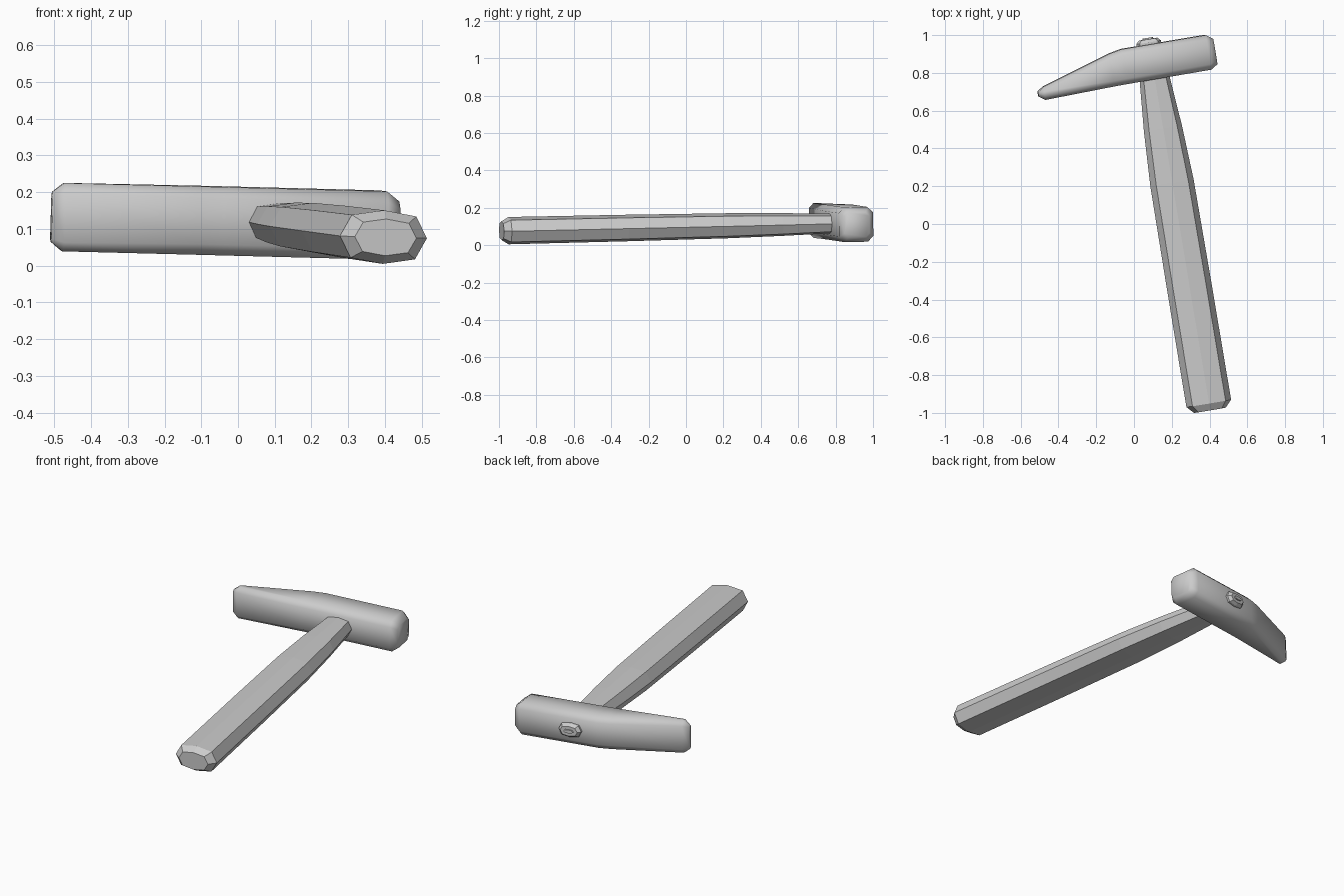
import bpy, bmesh, math
from mathutils import Matrix, Vector

if "Cube" in bpy.data.objects:
    bpy.data.objects.remove(bpy.data.objects["Cube"], do_unlink=True)

grey = bpy.data.materials.new("light grey")
grey.use_nodes = True
colour = (0.6, 0.6, 0.6, 1)
grey.diffuse_color = colour
grey.node_tree.nodes["Principled BSDF"].inputs["Base Color"].default_value = colour

# The hammer lies slightly turned: u runs along the head, v along the handle
u = Vector((0.986, 0.165, -0.026)).normalized()
v = Vector((-0.16, 0.987, 0.022))
v = (v - u * v.dot(u)).normalized()
w = u.cross(v)
POSE = Matrix.Translation((0.094, 0.86, 0.118)) @ Matrix((u, v, w)).transposed().to_4x4()


def loft(name, rings, smooth=False):
    """Skin a row of equal-sized rings, close both ends and pose the part."""
    bm = bmesh.new()
    loops = [[bm.verts.new(POSE @ Vector(p)) for p in ring] for ring in rings]
    for a, b in zip(loops, loops[1:]):
        for i in range(len(a)):
            j = (i + 1) % len(a)
            bm.faces.new((a[i], a[j], b[j], b[i]))
    bm.faces.new(loops[0])
    bm.faces.new(loops[-1])
    bmesh.ops.recalc_face_normals(bm, faces=bm.faces)
    for face in bm.faces:
        face.smooth = smooth
    mesh = bpy.data.meshes.new(name)
    bm.to_mesh(mesh)
    bm.free()
    mesh.materials.append(grey)
    obj = bpy.data.objects.new(name, mesh)
    bpy.context.collection.objects.link(obj)
    return obj


def grip_ring(at, half_w, half_h):
    """Flattened octagon with a point at each side and a low ridge on top."""
    shape = [(1, 0), (0.74, 0.8), (0, 1), (-0.74, 0.8),
             (-1, 0), (-0.74, -0.8), (0, -1), (0.74, -0.8)]
    return [(x * half_w, at, z * half_h) for x, z in shape]


def head_ring(at, low, high, half_h, cut):
    """Rectangle with cut corners, across the head."""
    c = min(cut, (high - low) * 0.35)
    h = half_h
    return [(at, y, z) for y, z in [
        (low + c, -h), (high - c, -h), (high, c - h), (high, h - c),
        (high - c, h), (low + c, h), (low, h - c), (low, c - h)]]


# Handle, swelling from the head towards the butt
loft("handle", [grip_ring(*s) for s in [
    (-1.872, 0.085, 0.05), (-1.835, 0.12, 0.073), (-1.2, 0.119, 0.071),
    (-0.65, 0.116, 0.067), (-0.36, 0.102, 0.061), (-0.09, 0.08, 0.053),
    (0, 0.07, 0.045)]])

# Handle end showing behind the head, with its wedge
loft("handle_tip", [grip_ring(*s) for s in [
    (0, 0.066, 0.04), (0.103, 0.066, 0.04), (0.12, 0.05, 0.028)]])
loft("wedge", [grip_ring(0.1, 0.03, 0.012), grip_ring(0.127, 0.028, 0.01)])

# Head: tapered peen on the left, square striking face on the right
loft("hammer_head", [head_ring(*s) for s in [
    (-0.622, -0.083, -0.058, 0.068, 0.02),
    (-0.59, -0.106, -0.036, 0.093, 0.025),
    (-0.22, -0.096, 0.078, 0.093, 0.03),
    (-0.15, -0.095, 0.092, 0.093, 0.03),
    (0.303, -0.093, 0.092, 0.093, 0.03),
    (0.34, -0.07, 0.066, 0.066, 0.02)]], smooth=True)
